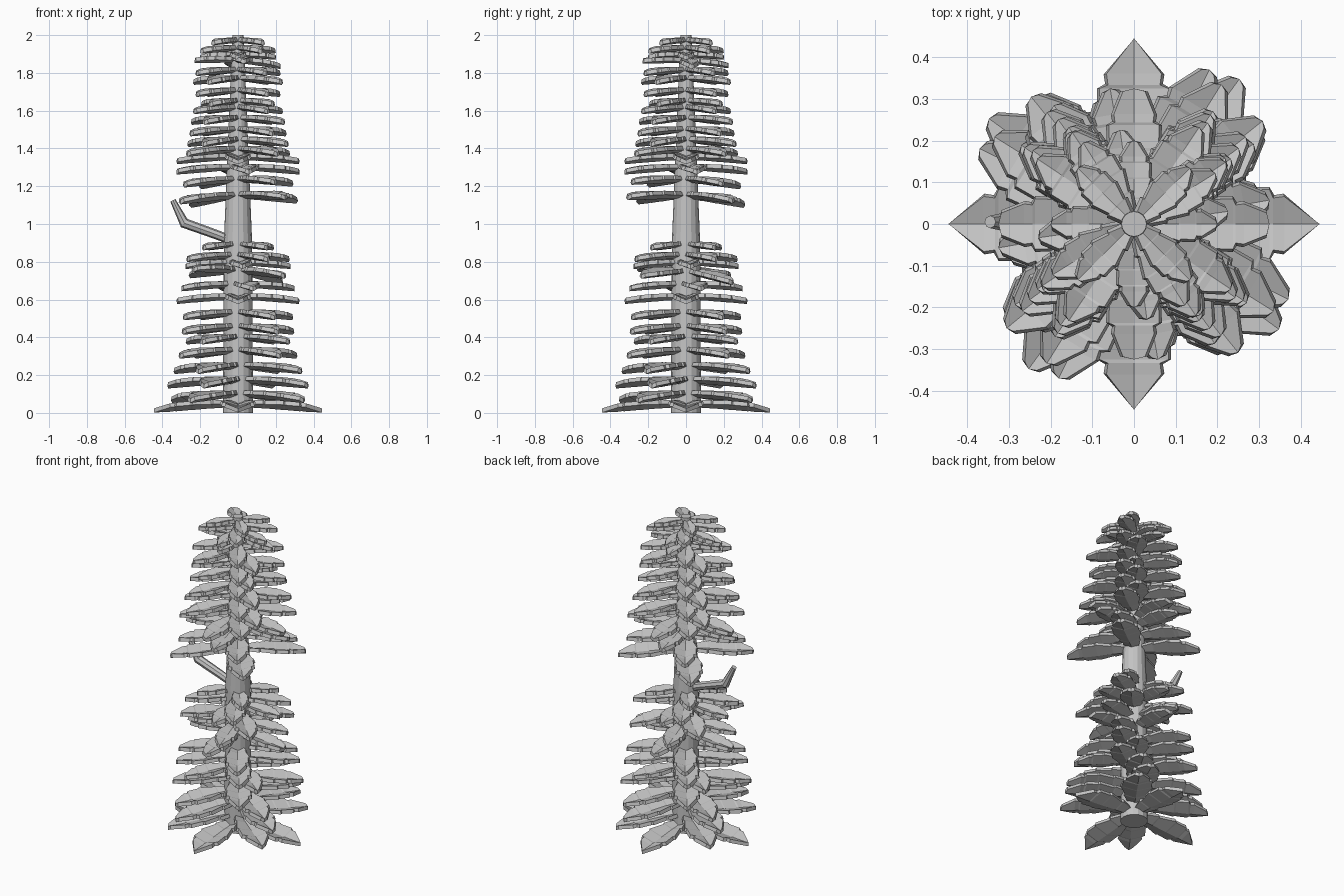
import bpy, bmesh, math
from mathutils import Matrix, Vector

cube = bpy.data.objects.get("Cube")
if cube:
    bpy.data.objects.remove(cube, do_unlink=True)

grey = bpy.data.materials.new("soft_grey")
grey.use_nodes = True
tone = (0.55, 0.55, 0.55, 1)
grey.diffuse_color = tone
grey.node_tree.nodes["Principled BSDF"].inputs["Base Color"].default_value = tone


def make_object(name, bm):
    bmesh.ops.recalc_face_normals(bm, faces=bm.faces)
    mesh = bpy.data.meshes.new(name)
    bm.to_mesh(mesh)
    bm.free()
    mesh.materials.append(grey)
    obj = bpy.data.objects.new(name, mesh)
    bpy.context.collection.objects.link(obj)
    return obj


# Half outline of a serrated leaf: distance along the rib, share of half width
OUTLINE = [(0.06, 0.25), (0.3, 0.72), (0.32, 0.63), (0.54, 1.0), (0.56, 0.9),
           (0.73, 0.93), (0.75, 0.7), (0.81, 0.74)]


def add_leaf(bm, reach, matrix, tip):
    """One creased, drooping leaf along +x; tip is the share of width left at the end."""
    half = 0.2 * reach
    droop = 0.07 * reach
    rib, sides = [], {1: [], -1: []}
    for u, w in OUTLINE + [(1.0, tip)]:
        z = -droop * u * u
        rib.append(bm.verts.new(matrix @ Vector((u * reach, 0, z - 0.1 * half * (1 + w)))))
        for s in sides:
            if w == 0:
                sides[s].append(rib[-1])
            else:
                edge_u = u if u < 1 else 0.98
                sides[s].append(bm.verts.new(
                    matrix @ Vector((edge_u * reach, s * w * half, z + 0.1 * half * w))))
    for s, edge in sides.items():
        for i in range(len(rib) - 1):
            loop = list(dict.fromkeys([rib[i], rib[i + 1], edge[i + 1], edge[i]]))
            bm.faces.new(loop if s > 0 else loop[::-1])


def leaf_whorl(name, z, reach, angle, tilt=0, tilt_dir=45, tip=0.2):
    """Four leaves round the trunk; the whole ring may lean to one side."""
    bm = bmesh.new()
    d = math.radians(tilt_dir)
    lean = Matrix.Rotation(math.radians(tilt), 4, Vector((-math.sin(d), math.cos(d), 0)))
    base = Matrix.Translation((0, 0, z)) @ lean
    for k in range(4):
        turn = Matrix.Rotation(math.radians(angle + 90 * k), 4, 'Z')
        add_leaf(bm, reach, base @ turn, tip)
    obj = make_object(name, bm)
    thick = obj.modifiers.new("Thickness", 'SOLIDIFY')
    thick.thickness = 0.022
    thick.offset = -1


# Leaf rings: height, reach, angle, lean, lean direction, tip share
LOWER = [(0.064, 0.445, 0, 0, 0, 0), (0.115, 0.43, 54), (0.19, 0.412, 64), (0.265, 0.395, 58),
         (0.345, 0.38, 36), (0.415, 0.33, 55), (0.47, 0.36, 36), (0.545, 0.345, 34),
         (0.63, 0.325, 0, 0, 0, 0.4), (0.695, 0.31, 15), (0.765, 0.34, 47, 6),
         (0.81, 0.28, 5), (0.85, 0.31, 30), (0.905, 0.24, 40)]
UPPER = [(1.165, 0.395, 39, 3, 135), (1.25, 0.345, 34, 2, 135), (1.315, 0.33, 10),
         (1.37, 0.325, 0, 0, 0, 0.4), (1.41, 0.34, 38), (1.46, 0.32, 55), (1.515, 0.31, 36),
         (1.575, 0.3, 54), (1.63, 0.28, 34), (1.665, 0.24, 52), (1.72, 0.27, 36),
         (1.785, 0.28, 56), (1.83, 0.265, 34), (1.88, 0.23, 8, 5), (1.91, 0.2, 0),
         (1.945, 0.23, 32), (1.985, 0.19, 45)]
for group, rings in (("lower_leaves", LOWER), ("upper_leaves", UPPER)):
    for i, ring in enumerate(rings):
        leaf_whorl(f"{group}_{i + 1}", *ring)


def tube(name, path, sides):
    """Capped tube in the xz plane through (x, z, radius) points."""
    bm = bmesh.new()
    loops = []
    for i, (x, z, r) in enumerate(path):
        a, b = path[max(i - 1, 0)], path[min(i + 1, len(path) - 1)]
        along = Vector((b[0] - a[0], 0, b[1] - a[1])).normalized()
        across = Vector((-along.z, 0, along.x))
        loops.append([bm.verts.new(Vector((x, 0, z)) + r * (
            math.cos(t) * across + math.sin(t) * Vector((0, 1, 0))))
            for t in (2 * math.pi * k / sides for k in range(sides))])
    for a, b in zip(loops, loops[1:]):
        for k in range(sides):
            n = (k + 1) % sides
            bm.faces.new((a[k], a[n], b[n], b[k]))
    bm.faces.new(loops[0])
    bm.faces.new(loops[-1])
    return make_object(name, bm)


# Trunk stays thick to mid height, then tapers; one bare bent branch
tube("trunk", [(0, 0, 0.08), (0, 0.9, 0.075), (0, 2, 0.03)], 16)
branch = tube("bare_branch", [(-0.02, 0.908, 0.024), (-0.12, 0.946, 0.025),
                              (-0.285, 1.005, 0.028), (-0.345, 1.125, 0.015)], 8)
branch.location.y = 0.005
